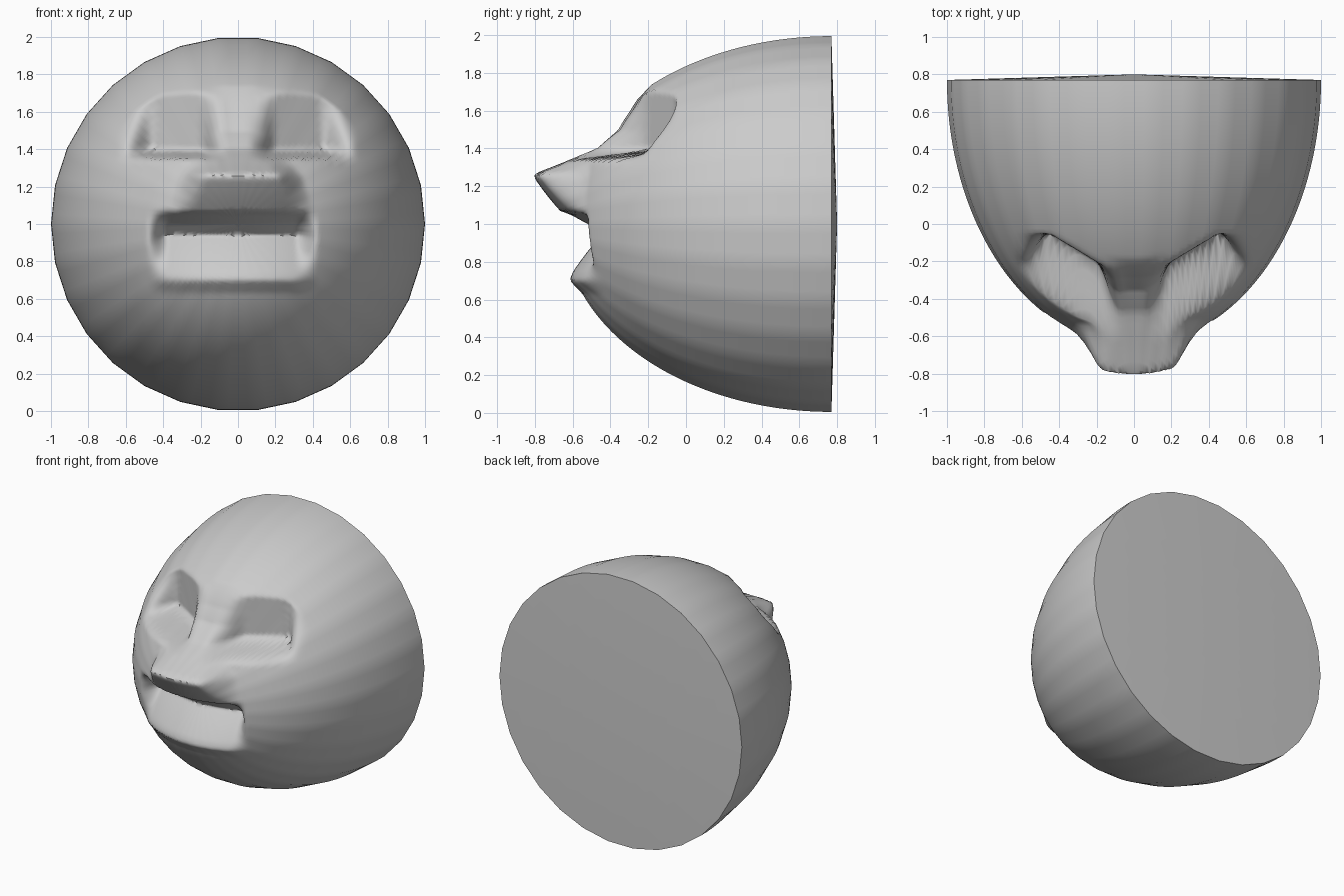
import bpy, bmesh
from math import sin, cos, pi, sqrt, hypot, radians

if "Cube" in bpy.data.objects:
    bpy.data.objects.remove(bpy.data.objects["Cube"])

FACETS, SEGS, RINGS = 30, 120, 90
BACK, DEPTH = 0.77, 1.42


def ramp(a, b, v):
    t = min(1, max(0, (v - a) / (b - a)))
    return t * t * (3 - 2 * t)


def lerp_table(pts, v):
    if v <= pts[0][0]:
        return pts[0][1]
    for (a, p), (b, q) in zip(pts, pts[1:]):
        if v <= b:
            return p + (q - p) * (v - a) / (b - a)
    return pts[-1][1]


# Offsets from the dome (negative = forward), by height
NOSE = [(1.05, 0), (1.24, -0.19), (1.265, -0.205), (1.32, -0.09), (1.40, 0.06),
        (1.50, 0.11), (1.60, 0.08), (1.74, 0)]
NOSE_WIDTH = [(1.08, 0.24), (1.26, 0.18), (1.40, 0.06)]
MOUTH = [(0.63, 0), (0.70, -0.03), (0.74, 0), (0.80, 0.06), (0.94, 0.20), (1.0, 0.13), (1.07, 0)]


def front(x, z):
    r = hypot(x, z - 1)
    base = BACK - DEPTH * sqrt(max(0, 1 - r * r))
    y, ax = base, abs(x)
    # mouth
    y += lerp_table(MOUTH, z) * (1 - ramp(0.34, 0.46, abs(x + 0.03)))
    # nose and brow bridge
    w = lerp_table(NOSE_WIDTH, z)
    y += lerp_table(NOSE, z) * (1 - ramp(w, w + 0.15, abs(x - 0.02)))
    # eye sockets: a steep wall above a shelf
    wall = min(-0.05, -0.25 + 0.6 * (ax - 0.12))
    mask = ramp(1.34, 1.40, z) * ramp(0.06, 0.2, ax) * (1 - ramp(0.46, 0.64, ax))
    return y + max(0, wall - y) * mask


bm = bmesh.new()
rings = []
for i in range(1, RINGS + 1):
    r = sin(i / RINGS * pi / 2)
    ring = []
    for j in range(SEGS):
        t = 2 * pi * j / SEGS
        # slightly faceted outline
        step = 2 * pi / FACETS
        k = cos(step / 2) / cos(t % step - step / 2)
        c, s = r * cos(t), r * sin(t)
        ring.append(bm.verts.new((c * k, front(c, 1 + s), 1 + s * k)))
    rings.append(ring)
tip = bm.verts.new((0, front(0, 1), 1))
back = bm.verts.new((0, 0.80, 1))
for j in range(SEGS):
    n = (j + 1) % SEGS
    bm.faces.new((tip, rings[0][n], rings[0][j]))
    bm.faces.new((back, rings[-1][j], rings[-1][n]))
    for a, b in zip(rings, rings[1:]):
        bm.faces.new((a[j], a[n], b[n], b[j]))
bmesh.ops.recalc_face_normals(bm, faces=bm.faces)

mesh = bpy.data.meshes.new("face_mask")
bm.to_mesh(mesh)
bm.free()
mask_obj = bpy.data.objects.new("face_mask", mesh)
bpy.context.collection.objects.link(mask_obj)
bpy.context.view_layer.objects.active = mask_obj
mask_obj.select_set(True)
bpy.ops.object.shade_smooth_by_angle(angle=radians(60))
